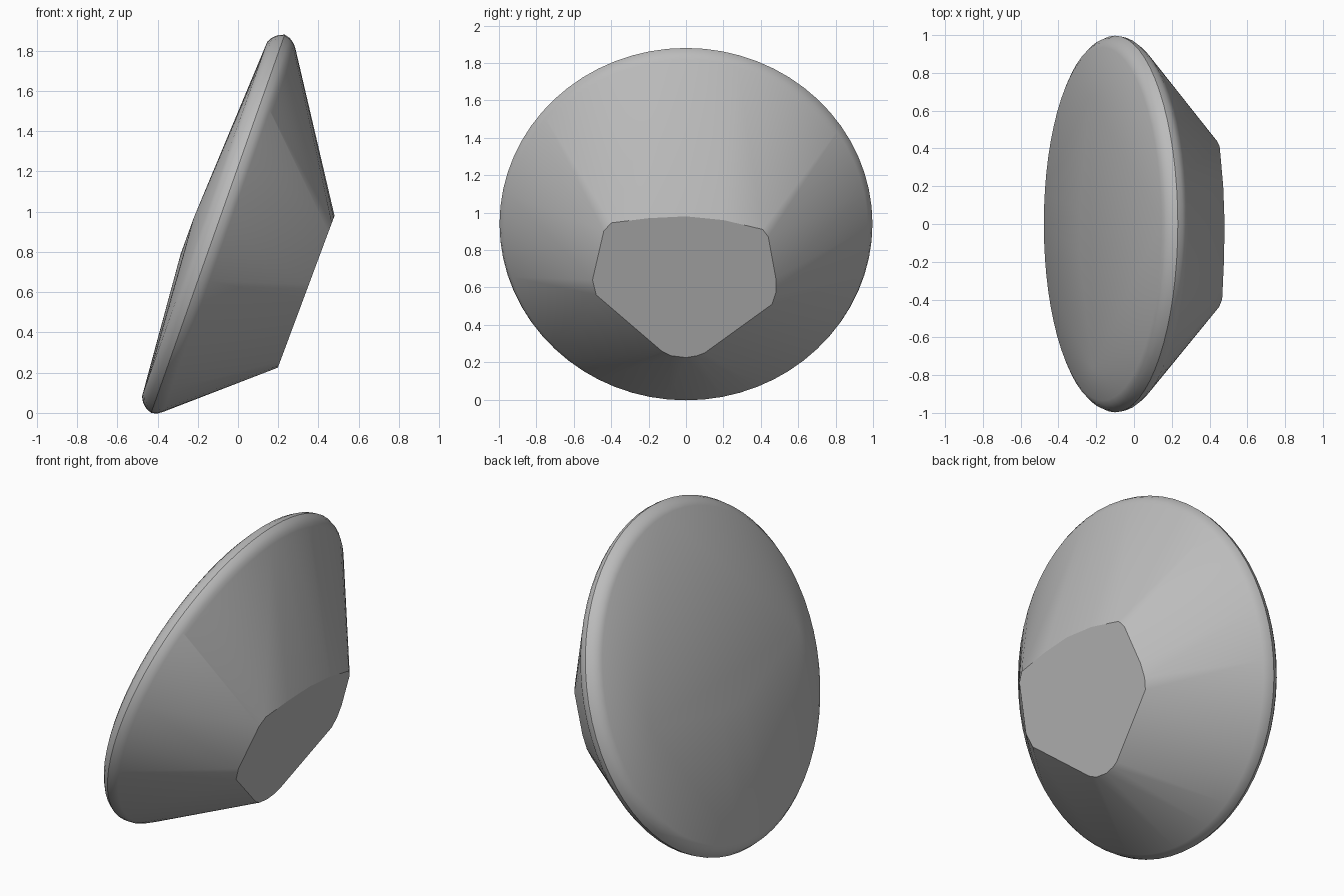
import bpy, bmesh, math
from mathutils import Vector

cube = bpy.data.objects.get("Cube")
if cube:
    bpy.data.objects.remove(cube, do_unlink=True)

# Plain grey material
grey = bpy.data.materials.new("plain grey")
grey.use_nodes = True
colour = (0.5, 0.5, 0.5, 1)
grey.diffuse_color = colour
grey.node_tree.nodes["Principled BSDF"].inputs["Base Color"].default_value = colour

# Tilted disc frame: centre, upward direction in the disc, axis towards the flat cut
centre = Vector((-0.1, 0, 0.94))
up = Vector((0.333, 0, 0.943)).normalized()
side = Vector((0, 1, 0))
axis = side.cross(up).normalized()
if axis.x < 0:
    axis = -axis

bm = bmesh.new()

# Rounded rim: (offset along axis, radius)
rim = [(-0.07, 0.935), (-0.055, 0.962), (-0.03, 0.985), (0, 0.997),
       (0.03, 0.99), (0.055, 0.972), (0.07, 0.955)]
segments = 64
for offset, radius in rim:
    for i in range(segments):
        a = math.tau * i / segments
        bm.verts.new(centre + axis * offset + radius * (math.cos(a) * up + math.sin(a) * side))

# Five-sided flat cut with softened corners: (y, z) on a sloping plane
cut = [(-0.4, 0.945), (-0.44, 0.9), (-0.5, 0.64), (-0.48, 0.56), (-0.13, 0.26),
       (-0.08, 0.235), (0, 0.225), (0.06, 0.235), (0.1, 0.25), (0.46, 0.51),
       (0.48, 0.57), (0.48, 0.65), (0.44, 0.87), (0.41, 0.91), (0.2, 0.96),
       (0, 0.98), (-0.2, 0.97)]
for y, z in cut:
    bm.verts.new((0.2 + 0.373 * (z - 0.23), y, z))

# Shallow ridge across the broad back
for p in [(-0.22, -0.76, 0.97), (-0.29, -0.15, 0.77), (-0.285, 0.06, 0.79), (-0.235, 0.67, 0.92)]:
    bm.verts.new(p)

# Wrap all sections in one convex skin
hull = bmesh.ops.convex_hull(bm, input=bm.verts)
loose = [v for v in bm.verts if not v.link_faces]
bmesh.ops.delete(bm, geom=loose, context="VERTS")
bmesh.ops.dissolve_limit(bm, angle_limit=math.radians(0.3), verts=bm.verts, edges=bm.edges)
bmesh.ops.recalc_face_normals(bm, faces=bm.faces)

mesh = bpy.data.meshes.new("cut_cone_body")
bm.to_mesh(mesh)
bm.free()
mesh.materials.append(grey)
body = bpy.data.objects.new("cut_cone_body", mesh)
bpy.context.collection.objects.link(body)

bpy.ops.object.select_all(action="DESELECT")
body.select_set(True)
bpy.context.view_layer.objects.active = body
bpy.ops.object.shade_smooth_by_angle(angle=math.radians(30))
